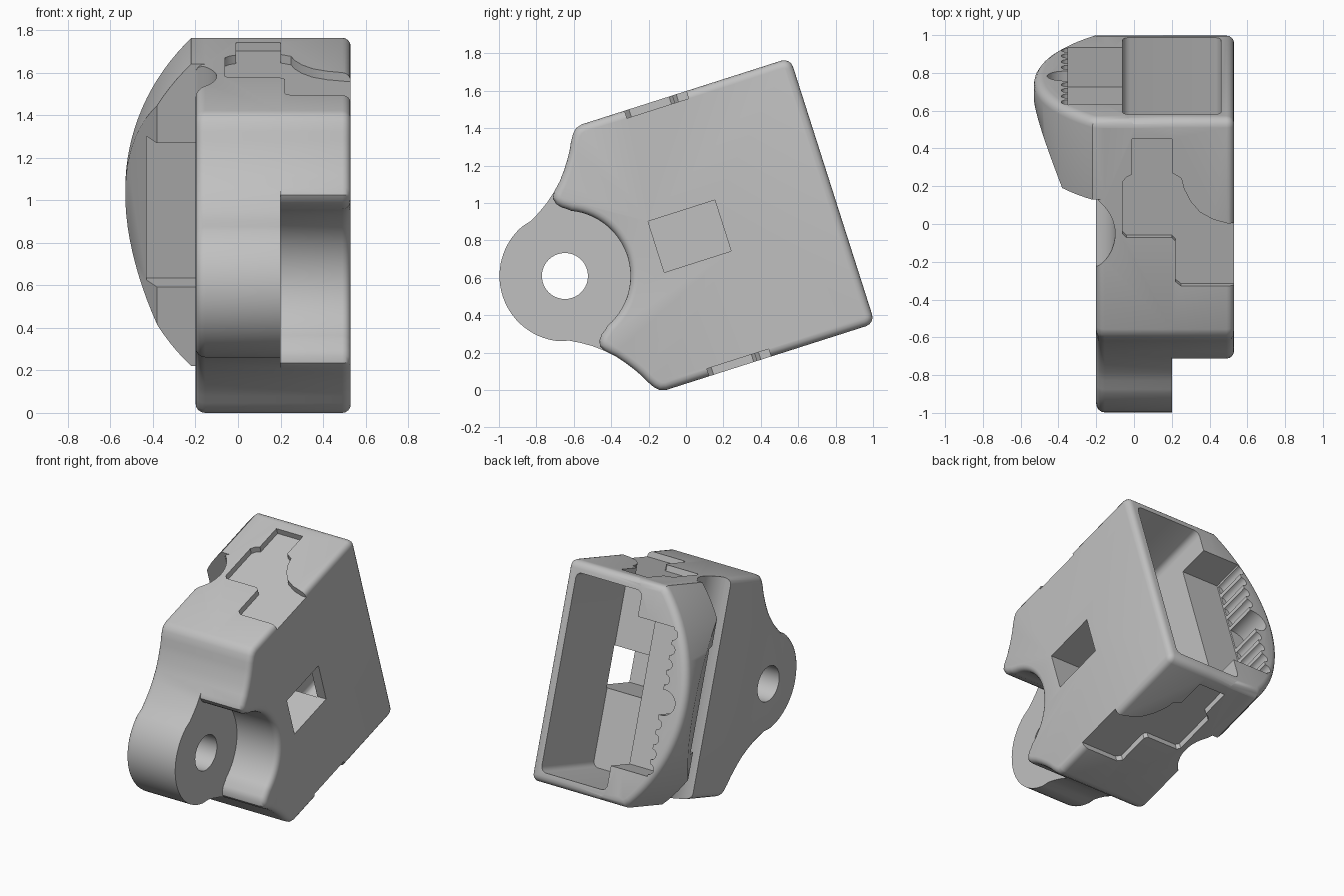
import bpy, bmesh, math
from mathutils import Matrix

cube = bpy.data.objects.get("Cube")
if cube:
    bpy.data.objects.remove(cube)

TILT = math.radians(17.7)
HALF = 0.745      # half height of the housing
BACK = 1.07       # rear face
LUG = -0.432      # lug centre
RAD = 0.35        # lug radius


def prism(name, pts, axis, lo, hi, bevel=0, bevel_at=None):
    """Extrude a 2D outline along one axis, optionally rounding one end rim."""
    def place(p, h):
        c = list(p)
        c.insert(axis, h)
        return c
    bm = bmesh.new()
    base = bm.faces.new([bm.verts.new(place(p, lo)) for p in pts])
    ext = bmesh.ops.extrude_face_region(bm, geom=[base], use_keep_orig=True)
    for v in ext["geom"]:
        if isinstance(v, bmesh.types.BMVert):
            v.co[axis] = hi
    bmesh.ops.recalc_face_normals(bm, faces=bm.faces)
    if bevel:
        rim = [e for e in bm.edges if all(abs(v.co[axis] - bevel_at) < 1e-5 for v in e.verts)]
        bmesh.ops.bevel(bm, geom=rim, offset=bevel, segments=4, profile=0.5,
                        affect='EDGES', clamp_overlap=False)
    bmesh.ops.recalc_face_normals(bm, faces=bm.faces)
    mesh = bpy.data.meshes.new(name)
    bm.to_mesh(mesh)
    bm.free()
    ob = bpy.data.objects.new(name, mesh)
    bpy.context.collection.objects.link(ob)
    return ob


def combine(target, other, operation):
    mod = target.modifiers.new("join", 'BOOLEAN')
    mod.operation = operation
    mod.solver = 'EXACT'
    mod.object = other
    bpy.context.view_layer.objects.active = target
    bpy.ops.object.modifier_apply(modifier=mod.name)
    bpy.data.objects.remove(other)


def arc(cx, cy, rx, ry, start, end, n):
    out = []
    for i in range(n + 1):
        t = math.radians(start + (end - start) * i / n)
        out.append((cx + rx * math.cos(t), cy + ry * math.sin(t)))
    return out


def ring(cx, cy, rx, ry, n=32):
    return arc(cx, cy, rx, ry, 0, 360, n)[:-1]


def rect(x0, x1, y0, y1, r=0):
    if not r:
        return [(x0, y0), (x1, y0), (x1, y1), (x0, y1)]
    return (arc(x1 - r, y1 - r, r, r, 0, 90, 4) + arc(x0 + r, y1 - r, r, r, 90, 180, 4)
            + arc(x0 + r, y0 + r, r, r, 180, 270, 4) + arc(x1 - r, y0 + r, r, r, 270, 360, 4))


def flip(pts):
    return [(a, -v) for a, v in reversed(pts)]


# Side outlines: rounded rear corner, top, front corner and concave brow
R = 0.05
upper = arc(BACK - R, HALF - R, R, R, 0, 90, 4) + [
    (-.10, HALF), (-.135, .735), (-.16, .71), (-.185, .67), (-.205, .63), (-.23, .59),
    (-.265, .54), (-.305, .49), (-.351, .446)]
neck = [(-.405, .402), (-.461, .366), (-.515, .336)]
lip = [(-.368, .415), (-.36, .382), (-.338, .355), (-.31, .336)]
lug_side = upper + neck + arc(LUG, 0, RAD, RAD, 113, 247, 28) + flip(upper + neck)
notch_side = upper + lip + arc(LUG, 0, RAD, RAD, 67, -67, 28) + flip(upper + lip)

# Main body: lug half and notched half
body = prism("housing", lug_side, 0, -.2, .2, .045, -.2)
combine(body, prism("notched_half", notch_side, 0, .2, .53, .04, .53), 'UNION')

# Finger groove along the right side
combine(body, prism("groove_cutter", ring(-.33, .43, .23, .23, 48), 2, -1, 1), 'DIFFERENCE')

# Rear bulge with arched side and slanted front
sweep = math.degrees(math.asin(HALF / 1.05))
arch = arc(.52, 0, 1.05, 1.05, 180 - sweep, 180 + sweep, 32)
bulge = prism("bulge", [(0, HALF)] + arch + [(0, -HALF)], 1, .62, BACK, R, BACK)
slant = [(-.325, .5), (-.55, .99), (-.8, .99), (-.8, .5)]
combine(bulge, prism("slant_cutter", slant, 2, -1, 1), 'DIFFERENCE')
combine(body, bulge, 'UNION')

# Slot in the front of the bulge
combine(body, prism("slot_cutter", rect(-.43, -.2, -.355, .355), 1, .5, .76), 'DIFFERENCE')

# Rear pockets, side window and lug hole
cutters = [
    prism("main_pocket_cutter", rect(-.06, .46, -.67, .67, .04), 1, .45, 1.2),
    prism("side_pocket_cutter", rect(-.35, -.04, -.5, .5), 1, .85, 1.2),
    prism("window_cutter", rect(.08, .455, -.143, .143), 0, -.055, .6),
    prism("lug_hole_cutter", ring(LUG, 0, .123, .123, 40), 0, -.4, .4),
    prism("thumb_cutter", ring(-.36, 0, .1, .085), 1, .86, 1.2),
]
# Scalloped grip inside the side pocket
for i in range(4):
    for s in (-1, 1):
        cutters.append(prism("scallop_cutter", ring(-.35, s * (.15 + .1 * i), .035, .035, 16),
                             1, .86, 1.2))
# Shallow shaped recess on top and bottom
recess = [(-.01, .957), (.2, .957), (.2, .77), (.25, .74), (.265, .68), (.3, .61), (.35, .55),
          (.42, .51), (.5, .487), (.6, .485), (.6, .14), (.25, .14), (.22, .165), (.22, .39),
          (.2, .41), (-.04, .41), (-.06, .43), (-.06, .72), (-.04, .745), (-.01, .76)]
for s in (-1, 1):
    lo, hi = sorted((s * (HALF - .042), s * 1.0))
    cutters.append(prism("recess_cutter", recess, 2, lo, hi))
for c in cutters:
    combine(body, c, 'DIFFERENCE')

# Tilt the housing and rest it on the ground
mesh = body.data
mesh.transform(Matrix.Rotation(TILT, 4, 'X'))
ys = [v.co.y for v in mesh.vertices]
zs = [v.co.z for v in mesh.vertices]
mesh.transform(Matrix.Translation((0, -(min(ys) + max(ys)) / 2, -min(zs))))

# Grey plastic
mat = bpy.data.materials.new("grey plastic")
mat.use_nodes = True
grey = (.53, .53, .53, 1)
mat.diffuse_color = grey
mat.node_tree.nodes["Principled BSDF"].inputs["Base Color"].default_value = grey
mesh.materials.clear()
mesh.materials.append(mat)
for p in mesh.polygons:
    p.material_index = 0

bpy.ops.object.select_all(action='DESELECT')
body.select_set(True)
bpy.context.view_layer.objects.active = body
bpy.ops.object.shade_smooth_by_angle(angle=math.radians(30))
